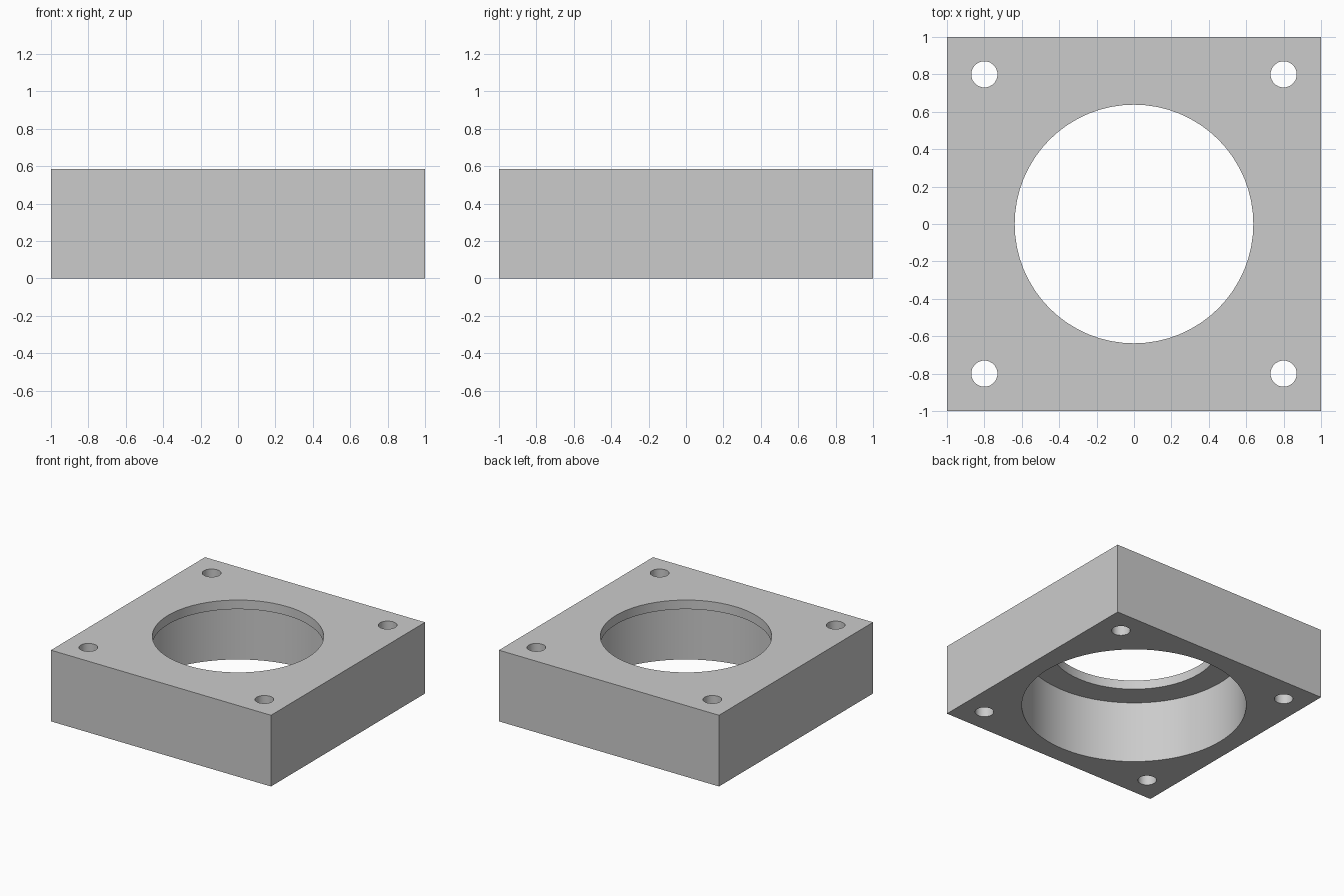
import bpy

if "Cube" in bpy.data.objects:
    bpy.data.objects.remove(bpy.data.objects["Cube"], do_unlink=True)

HEIGHT = 0.585      # block thickness
LIP = 0.075         # thickness of the upper lip
MARGIN = 0.1        # how far cutters overshoot the block

# Plain grey material
GREY = (0.6, 0.6, 0.6, 1)
grey = bpy.data.materials.new("plain_grey")
grey.use_nodes = True
grey.diffuse_color = GREY
grey.node_tree.nodes["Principled BSDF"].inputs["Base Color"].default_value = GREY

# Square block
bpy.ops.mesh.primitive_cube_add(size=1, location=(0, 0, HEIGHT / 2))
block = bpy.context.object
block.name = "mounting_block"
block.scale = (2, 2, HEIGHT)
bpy.ops.object.transform_apply(location=True, rotation=False, scale=True)
block.data.materials.append(grey)


def drill(name, x, y, radius, top, sides):
    """Cut a round hole from below the block up to the given height."""
    bpy.ops.mesh.primitive_cylinder_add(
        vertices=sides, radius=radius, depth=top + MARGIN,
        location=(x, y, (top - MARGIN) / 2))
    cutter = bpy.context.object
    cutter.name = name
    cutter.hide_render = True
    cutter.data.materials.append(grey)
    cut = block.modifiers.new(name, "BOOLEAN")
    cut.operation = "DIFFERENCE"
    cut.solver = "EXACT"
    cut.object = cutter
    bpy.context.view_layer.objects.active = block
    bpy.ops.object.modifier_apply(modifier=name)
    bpy.data.objects.remove(cutter, do_unlink=True)


# Wide recess from below, narrower opening through the lip
drill("recess_cutter", 0, 0, 0.845, HEIGHT - LIP, 96)
drill("opening_cutter", 0, 0, 0.638, HEIGHT + MARGIN, 64)

# Bolt holes in the corners
for x in (-0.8, 0.8):
    for y in (-0.8, 0.8):
        drill("bolt_hole_cutter", x, y, 0.07, HEIGHT + MARGIN, 32)

# Smooth bores, sharp rims
bpy.ops.object.select_all(action="DESELECT")
block.select_set(True)
bpy.context.view_layer.objects.active = block
bpy.ops.object.shade_smooth_by_angle()
